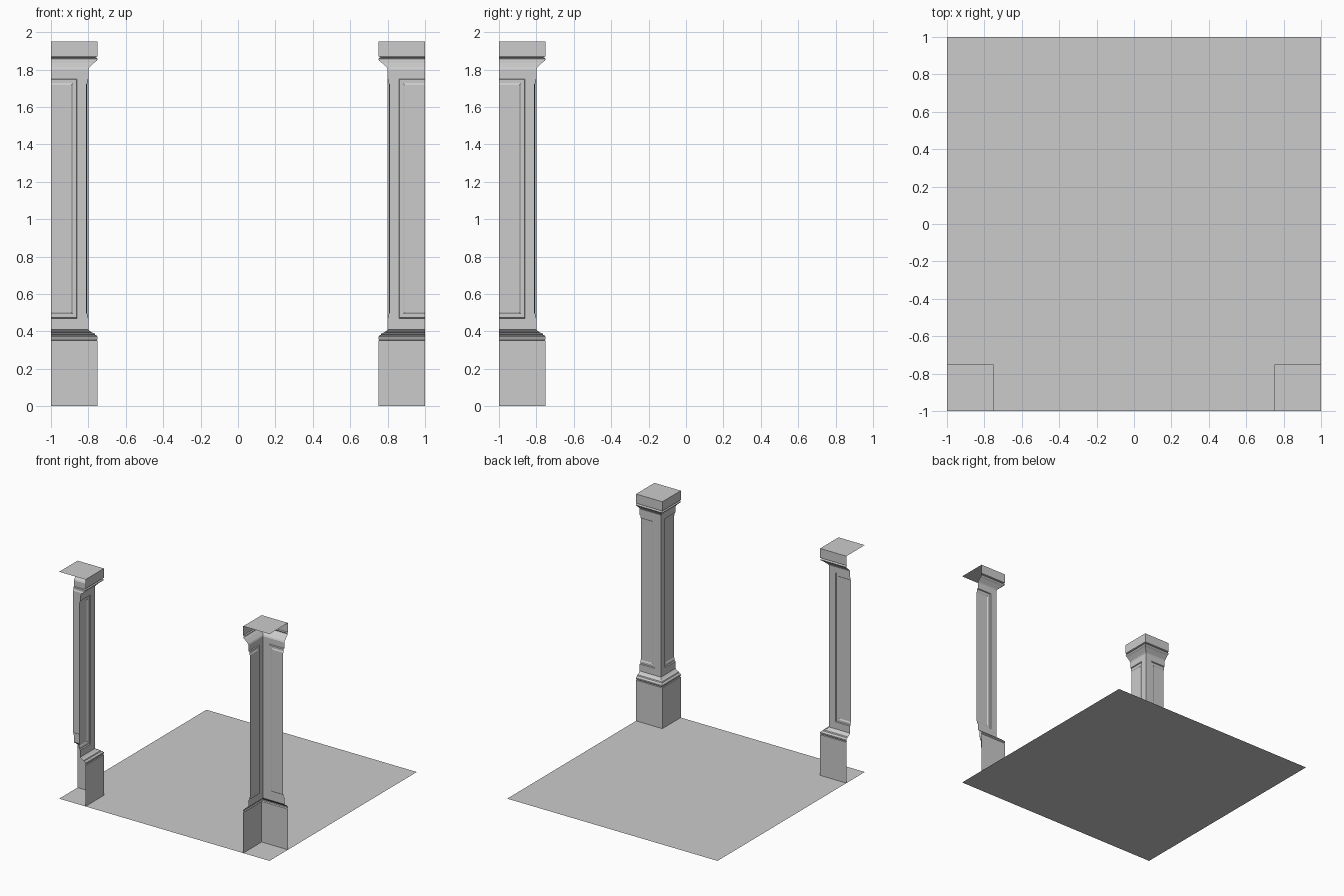
import bpy, bmesh

if "Cube" in bpy.data.objects:
    bpy.data.objects.remove(bpy.data.objects["Cube"])

# Moulding profiles: (distance from the outer corner, height)
BASE = [(.25, 0), (.25, .35), (.244, .353), (.25, .36), (.25, .37), (.244, .378),
        (.236, .382), (.232, .39), (.22, .393), (.21, .40), (.2, .41)]
CAPITAL = [(.2, 1.80), (.205, 1.81), (.218, 1.823), (.232, 1.837), (.246, 1.847),
           (.25, 1.855), (.245, 1.861), (.238, 1.866), (.25, 1.87), (.25, 1.95)]
# Panel steps: (half width, bottom, top, face distance)
PANEL = [(.2, .41, 1.80, .2), (.14, .47, 1.75, .2), (.136, .474, 1.746, .192),
         (.118, .492, 1.727, .192), (.108, .502, 1.717, .186)]


def finish(bm, name):
    bmesh.ops.remove_doubles(bm, verts=bm.verts, dist=1e-5)
    me = bpy.data.meshes.new(name)
    bm.to_mesh(me)
    bm.free()
    ob = bpy.data.objects.new(name, me)
    bpy.context.collection.objects.link(ob)
    return ob


def face_pair(bm, pts):
    """Add a face on the inner x side and its twin on the inner y side."""
    bm.faces.new([bm.verts.new((x - 1, y - 1, z)) for x, y, z in pts])
    bm.faces.new([bm.verts.new((y - 1, x - 1, z)) for x, y, z in reversed(pts)])


def mirrored(ob):
    mod = ob.modifiers.new("other_corner", 'MIRROR')
    mod.use_axis[0] = True
    mod.use_mirror_merge = False


def moulding(name, profile, lid=False):
    bm = bmesh.new()
    for (r0, z0), (r1, z1) in zip(profile, profile[1:]):
        face_pair(bm, [(r0, 0, z0), (r0, r0, z0), (r1, r1, z1), (r1, 0, z1)])
    if lid:
        r, z = profile[-1]
        bm.faces.new([bm.verts.new((x - 1, y - 1, z))
                      for x, y in ((0, 0), (r, 0), (r, r), (0, r))])
    mirrored(finish(bm, name))


def shaft(name):
    bm = bmesh.new()
    rings = [[(d, 0, b), (d, w, b), (d, w, t), (d, 0, t)] for w, b, t, d in PANEL]
    for o, i in zip(rings, rings[1:]):
        for k in range(3):
            face_pair(bm, [o[k], o[k + 1], i[k + 1], i[k]])
    face_pair(bm, rings[-1])
    mirrored(finish(bm, name))


# Corner pillars, open on the outer sides
moulding("pillar_base", BASE)
shaft("pillar_shaft")
moulding("pillar_capital", CAPITAL, lid=True)

# Floor
bm = bmesh.new()
bmesh.ops.create_grid(bm, x_segments=1, y_segments=1, size=1)
finish(bm, "floor")
